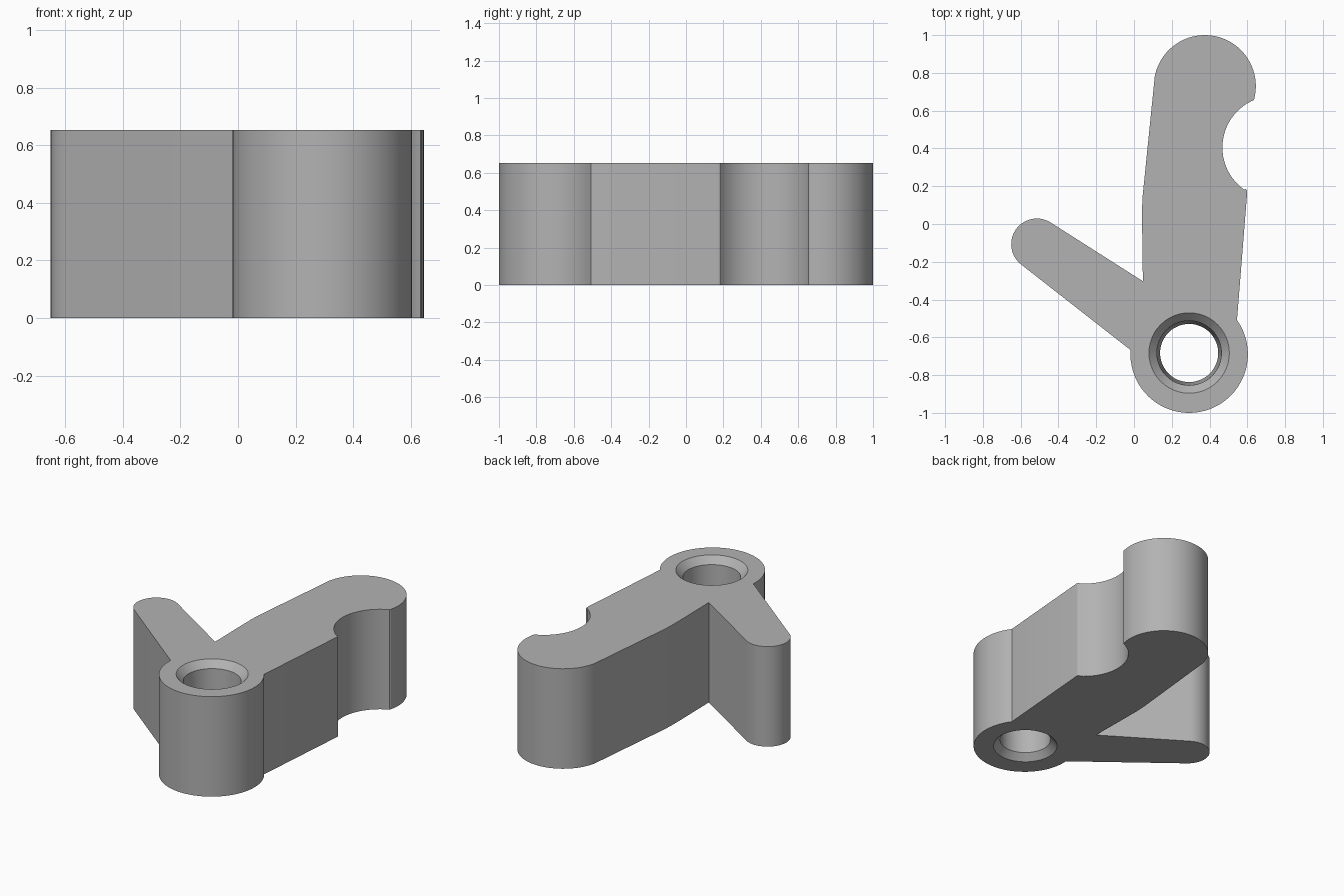
import bpy, bmesh, math
from mathutils import Vector

if "Cube" in bpy.data.objects:
    bpy.data.objects.remove(bpy.data.objects["Cube"])

H = 0.652                       # plate thickness
HOLE = (0.292, -0.683)          # centre of the pivot bore


def arc(cx, cy, r, a0, a1, n):
    """Points on an arc, angles in degrees."""
    return [(cx + r * math.cos(math.radians(a0 + (a1 - a0) * i / n)),
             cy + r * math.sin(math.radians(a0 + (a1 - a0) * i / n)))
            for i in range(n + 1)]


# Lever outline, counter-clockwise
outline = arc(0.292, -0.689, 0.311, 176, 395.5, 44)         # pivot hub
outline += [(0.599, 0.165), (0.597, 0.178), (0.590, 0.187)]  # long arm, right edge
outline += arc(0.741, 0.405, 0.273, 235, 116, 24)           # scooped notch
outline += [(0.633, 0.655), (0.638, 0.664)]                 # hook tip
outline += arc(0.375, 0.730, 0.270, -12, 169, 36)           # rounded arm end
outline += [(0.046, 0.15), (0.043, 0.09), (0.043, 0.0), (0.047, -0.303)]
outline += arc(-0.514, -0.107, 0.136, 58, 232, 28)          # short arm end

bm = bmesh.new()


def ring(points, z):
    return [bm.verts.new((x, y, z)) for x, y in points]


def loop_edges(vs):
    return [bm.edges.new((v, vs[(i + 1) % len(vs)])) for i, v in enumerate(vs)]


def wall(a, b):
    for i in range(len(a)):
        j = (i + 1) % len(a)
        bm.faces.new((a[i], a[j], b[j], b[i]))


# Outer wall
outer = [ring(outline, z) for z in (0, H)]
wall(*outer)

# Slightly tapered bore, chamfered at both ends
bore_profile = [(0.194, 0), (0.154, 0.042), (0.171, H - 0.044), (0.213, H)]
bore = [ring(arc(*HOLE, r, 0, 360, 48)[:-1], z) for r, z in bore_profile]
for a, b in zip(bore, bore[1:]):
    wall(b, a)

# Flat caps around the bore
for vs, hole, nz in ((outer[0], bore[0], -1), (outer[1], bore[-1], 1)):
    edges = []
    for loop in (vs, hole):
        for i, v in enumerate(loop):
            edges.append(bm.edges.get((v, loop[(i + 1) % len(loop)])))
    bmesh.ops.triangle_fill(bm, use_beauty=True, edges=edges, normal=Vector((0, 0, nz)))

bmesh.ops.recalc_face_normals(bm, faces=bm.faces)
mesh = bpy.data.meshes.new("lever")
bm.to_mesh(mesh)
bm.free()

lever = bpy.data.objects.new("lever", mesh)
bpy.context.collection.objects.link(lever)

grey = bpy.data.materials.new("plain grey")
grey.diffuse_color = (0.45, 0.45, 0.45, 1)
grey.use_nodes = True
grey.node_tree.nodes["Principled BSDF"].inputs["Base Color"].default_value = grey.diffuse_color
mesh.materials.append(grey)

bpy.context.view_layer.objects.active = lever
lever.select_set(True)
bpy.ops.object.shade_smooth_by_angle(angle=math.radians(20))
